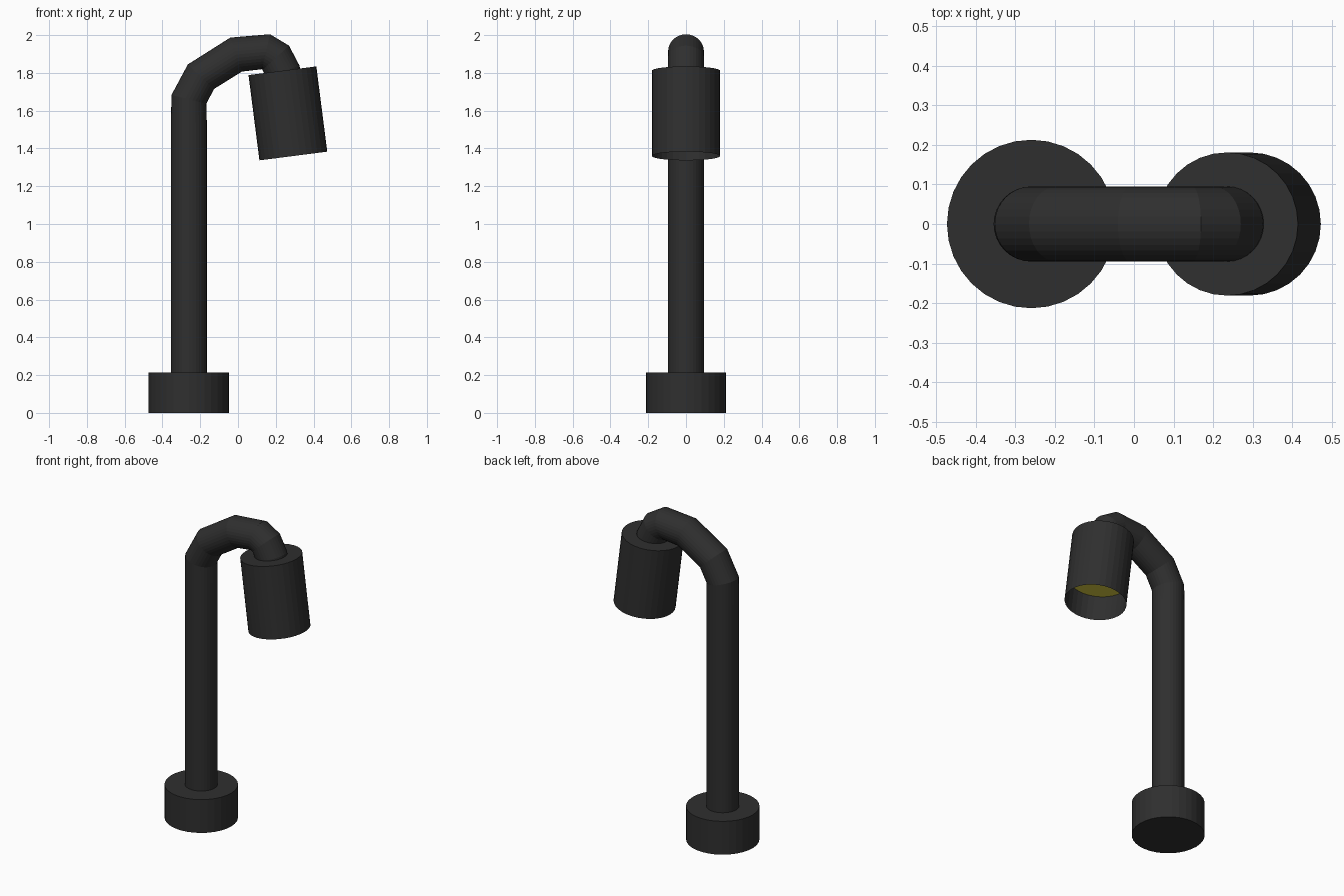
import bpy, bmesh, math
from mathutils import Matrix, Vector

if "Cube" in bpy.data.objects:
    bpy.data.objects.remove(bpy.data.objects["Cube"], do_unlink=True)

SIDES = 32
POST_X = -0.26


def material(name, colour):
    mat = bpy.data.materials.new(name)
    mat.use_nodes = True
    mat.diffuse_color = colour
    mat.node_tree.nodes["Principled BSDF"].inputs["Base Color"].default_value = colour
    return mat


def cylinder(name, radius, height, mat, open_bottom=False):
    """Flat-sided cylinder standing on its local origin."""
    bm = bmesh.new()
    bmesh.ops.create_cone(bm, cap_ends=True, segments=SIDES, radius1=radius,
                          radius2=radius, depth=height,
                          matrix=Matrix.Translation((0, 0, height / 2)))
    if open_bottom:
        caps = [f for f in bm.faces if f.normal.z < -0.9]
        bmesh.ops.delete(bm, geom=caps, context="FACES")
    mesh = bpy.data.meshes.new(name)
    bm.to_mesh(mesh)
    bm.free()
    mesh.materials.append(mat)
    obj = bpy.data.objects.new(name, mesh)
    bpy.context.collection.objects.link(obj)
    return obj


black = material("matte black", (0.028, 0.028, 0.028, 1))
yellow = material("bulb yellow", (0.75, 0.65, 0.06, 1))

# Round foot
base = cylinder("base", 0.213, 0.213, black)
base.location.x = POST_X

# Upright post bending over in a segmented gooseneck
path = [(POST_X, 0.2), (POST_X, 1.535), (POST_X, 1.66), (-0.196, 1.78),
        (-0.01, 1.897), (0.148, 1.912), (0.2, 1.88), (0.235, 1.81), (0.24, 1.77)]
curve = bpy.data.curves.new("post", "CURVE")
curve.dimensions = "3D"
curve.bevel_depth = 0.095
curve.bevel_resolution = 14
curve.use_fill_caps = True
spline = curve.splines.new("POLY")
spline.points.add(len(path) - 1)
for point, (x, z) in zip(spline.points, path):
    point.co = (x, 0, z, 1)
spline.use_smooth = False
curve.materials.append(black)
post = bpy.data.objects.new("post", curve)
bpy.context.collection.objects.link(post)
bpy.ops.object.select_all(action="DESELECT")
post.select_set(True)
bpy.context.view_layer.objects.active = post
bpy.ops.object.convert(target="MESH")

# Tilted lamp shade, open underneath
rim = Vector((0.293, 0, 1.36))
tilt = Matrix.Translation(rim) @ Matrix.Rotation(math.radians(-7.3), 4, "Y")
shade = cylinder("lamp_shade", 0.181, 0.455, black, open_bottom=True)
shade.matrix_world = tilt

# Glowing disc recessed inside the shade
lamp = cylinder("lamp_disc", 0.18, 0.008, yellow)
lamp.matrix_world = tilt @ Matrix.Translation((0, 0, 0.165))
